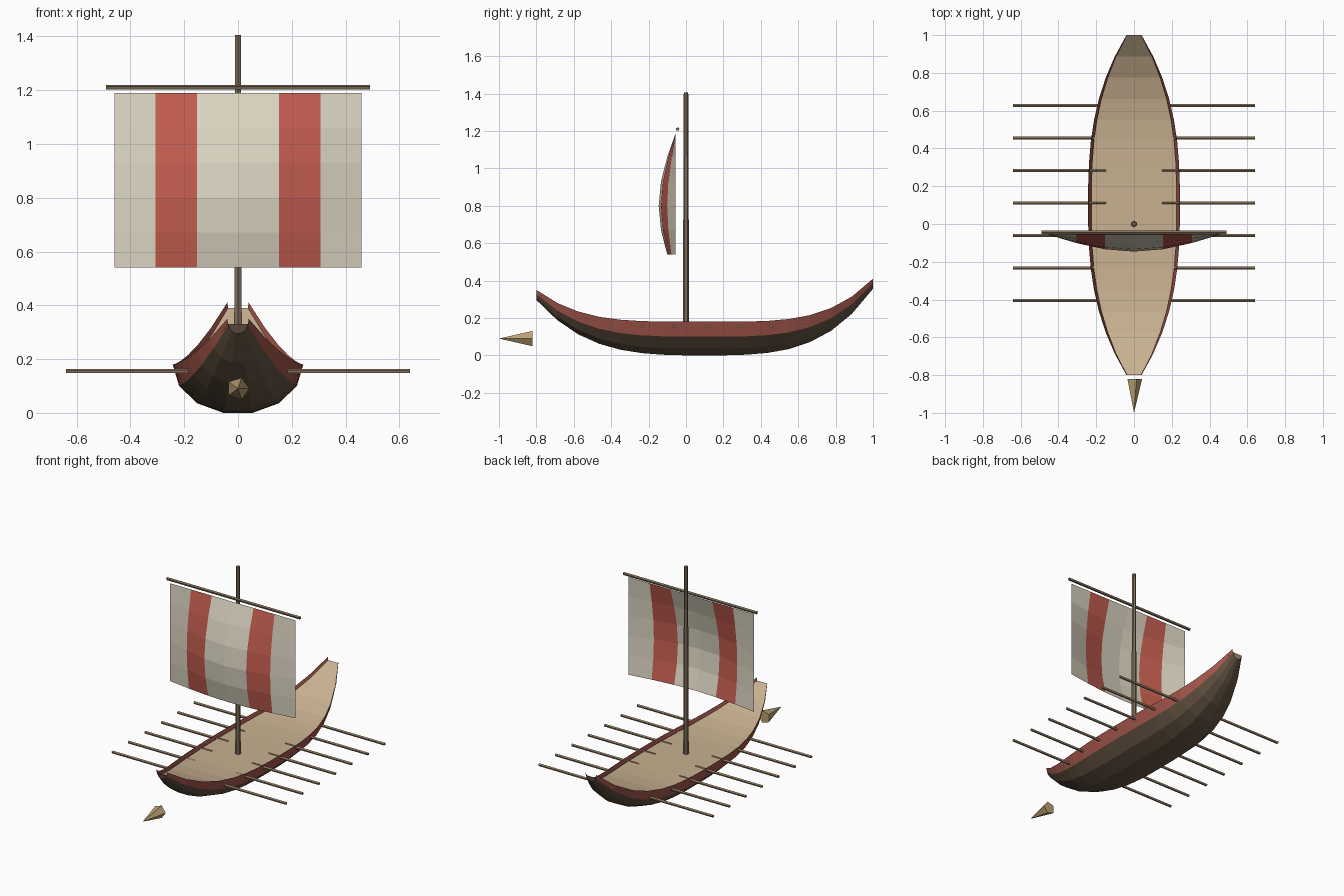
import bpy, math
from mathutils import Vector

if "Cube" in bpy.data.objects:
    bpy.data.objects.remove(bpy.data.objects["Cube"])


def material(name, rgb):
    m = bpy.data.materials.new(name)
    m.diffuse_color = (*rgb, 1)
    m.use_nodes = True
    m.node_tree.nodes["Principled BSDF"].inputs["Base Color"].default_value = m.diffuse_color
    return m


HULL = material("dark_wood", (0.13, 0.09, 0.055))
RED = material("red_paint", (0.36, 0.09, 0.07))
DECK = material("deck_wood", (0.58, 0.44, 0.28))
CREAM = material("canvas", (0.72, 0.67, 0.54))
STRIPE = material("red_canvas", (0.55, 0.11, 0.08))
SPAR = material("spar_wood", (0.22, 0.16, 0.10))
OAR = material("oar_wood", (0.32, 0.23, 0.14))
RAM = material("bronze", (0.50, 0.36, 0.17))


def grid(name, rows, mats, pick=lambda col: 0):
    """Surface through rows of points; pick gives the material per column."""
    n = len(rows[0])
    faces, cols = [], []
    for i in range(len(rows) - 1):
        for j in range(n - 1):
            a = i * n + j
            faces.append((a, a + 1, a + n + 1, a + n))
            cols.append(pick(j))
    me = bpy.data.meshes.new(name)
    me.from_pydata([p for r in rows for p in r], [], faces)
    for m in mats:
        me.materials.append(m)
    for poly, c in zip(me.polygons, cols):
        poly.material_index = c
    ob = bpy.data.objects.new(name, me)
    bpy.context.collection.objects.link(ob)
    return ob


def rod(name, a, b, r1, r2, sides, mat):
    """Tapered rod from point a to point b."""
    a, b = Vector(a), Vector(b)
    bpy.ops.mesh.primitive_cone_add(vertices=sides, radius1=r1, radius2=r2,
                                    depth=(b - a).length, location=(a + b) / 2)
    ob = bpy.context.object
    ob.rotation_euler = (b - a).to_track_quat('Z', 'Y').to_euler()
    ob.name = name
    ob.data.materials.append(mat)
    return ob


# Hull: half-ellipse sections lofted along y, deck strip just below the rim
hull, deck = [], []
for i in range(17):
    t = i / 8 - 1
    y = 0.1 + 0.9 * t
    full = 1 - abs(t) ** 2.7
    width = 0.04 + 0.203 * full
    depth = 0.055 + 0.1296 * full
    rim = 0.18 + (0.17 if t < 0 else 0.23) * t ** 4
    hull.append([(-width * math.cos(math.pi * k / 7), y,
                  rim - depth * math.sin(math.pi * k / 7)) for k in range(8)])
    deck.append([(s * width * 0.93, y, rim - 0.02) for s in (-1, 1)])
grid("hull", hull, [HULL, RED], lambda j: int(j in (0, 6)))
grid("deck", deck, [DECK])

# Mast and yard
rod("mast", (0, 0, 0.15), (0, 0, 1.405), 0.017, 0.012, 6, SPAR)
rod("yard", (-0.49, -0.045, 1.21), (0.49, -0.045, 1.21), 0.01, 0.01, 5, SPAR)

# Billowing striped sail
sail = [[(-0.46 + 0.92 * u / 6,
          -0.055 - 0.091 * math.sin(math.pi * u / 6) * math.sin(math.pi * v / 6),
          1.19 - 0.13 * v) for u in range(7)] for v in range(6)]
grid("sail", sail, [CREAM, STRIPE], lambda j: int(j in (1, 4)))

# Seven oars on each side
for k in range(7):
    y = -0.405 + 0.172 * k
    for side, s in (("left", -1), ("right", 1)):
        rod(f"oar_{side}_{k + 1}", (s * 0.148, y, 0.155), (s * 0.64, y, 0.155),
            0.009, 0.009, 5, OAR)

# Ram: five-sided spike in front of the bow
ram = rod("ram", (0, 0, 0), (0, 0, 0.18), 0.043, 0, 5, RAM)
ram.location = (0, -0.91, 0.09)
ram.rotation_euler = (math.pi / 2, 0, 0)
# put one corner of the pentagon on +x
first = ram.data.vertices[0].co
angle = math.atan2(first.y, first.x)
for v in ram.data.vertices:
    x, y = v.co.x, v.co.y
    v.co.x = x * math.cos(angle) + y * math.sin(angle)
    v.co.y = -x * math.sin(angle) + y * math.cos(angle)
